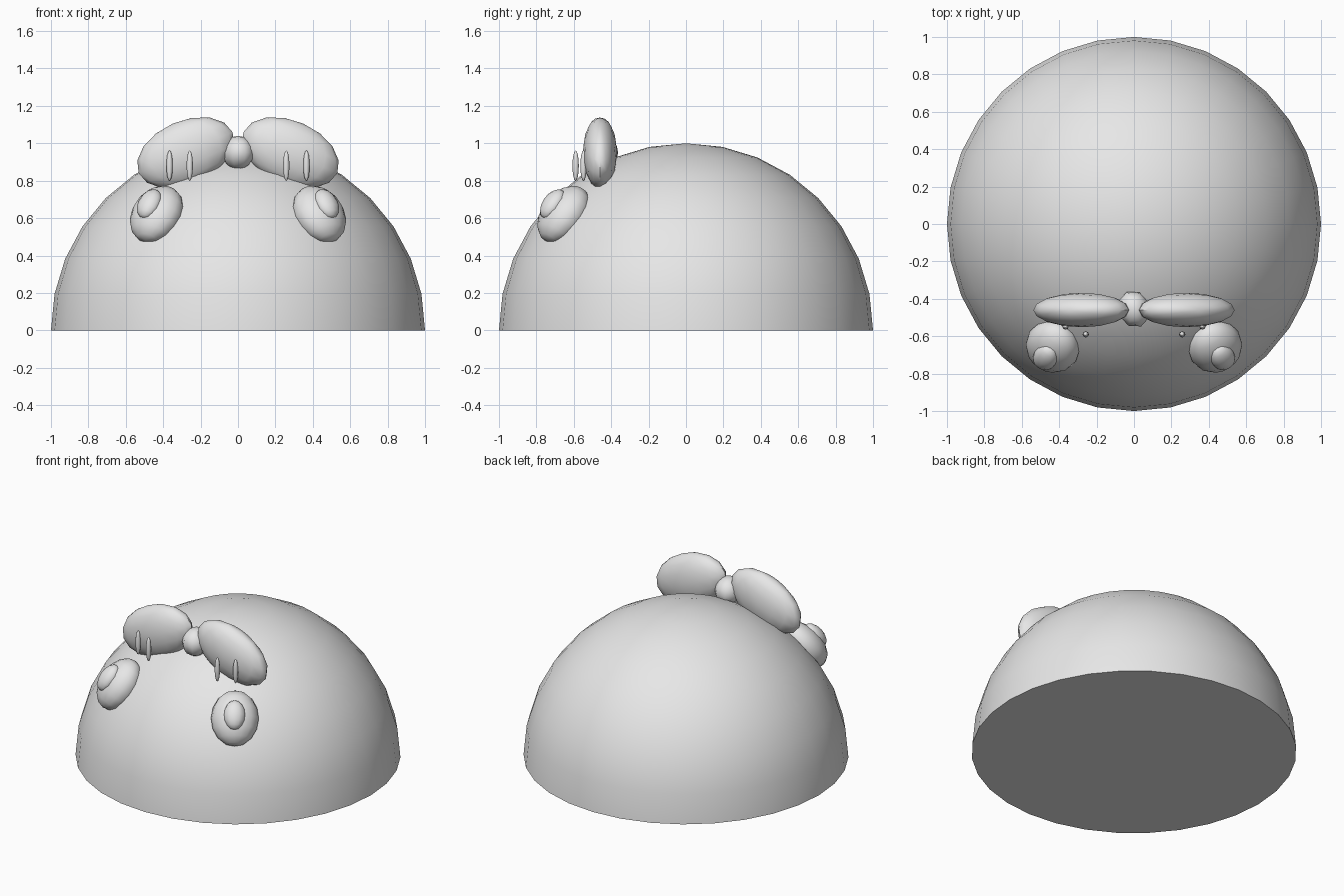
import bpy
import bmesh
import math
from mathutils import Matrix, Vector

cube = bpy.data.objects.get("Cube")
if cube:
    bpy.data.objects.remove(cube, do_unlink=True)

GREY = (0.8, 0.8, 0.8, 1.0)
grey = bpy.data.materials.new("plain grey")
grey.use_nodes = True
grey.diffuse_color = GREY
grey.node_tree.nodes["Principled BSDF"].inputs["Base Color"].default_value = GREY


def finish(name, bm):
    """Turn a bmesh into a smooth-shaded grey object."""
    mesh = bpy.data.meshes.new(name)
    bm.to_mesh(mesh)
    bm.free()
    mesh.materials.append(grey)
    obj = bpy.data.objects.new(name, mesh)
    bpy.context.collection.objects.link(obj)
    bpy.ops.object.select_all(action="DESELECT")
    obj.select_set(True)
    bpy.context.view_layer.objects.active = obj
    bpy.ops.object.shade_smooth_by_angle(angle=math.radians(50))
    return obj


def ellipsoid(name, centre, radii, rotation=Matrix(), segments=16, rings=8):
    """Stretched sphere, turned and moved into place."""
    bm = bmesh.new()
    bmesh.ops.create_uvsphere(bm, u_segments=segments, v_segments=rings, radius=1)
    place = Matrix.Translation(centre) @ rotation @ Matrix.Diagonal((*radii, 1))
    bmesh.ops.transform(bm, matrix=place, verts=bm.verts)
    return finish(name, bm)


# Dome body: upper half of a sphere with a flat base
bm = bmesh.new()
bmesh.ops.create_uvsphere(bm, u_segments=32, v_segments=16, radius=1)
cut = bmesh.ops.bisect_plane(
    bm, geom=bm.verts[:] + bm.edges[:] + bm.faces[:], dist=0.001,
    plane_co=(0, 0, 0), plane_no=(0, 0, -1), clear_outer=True)
bmesh.ops.contextual_create(bm, geom=[e for e in bm.edges if e.is_boundary])
bmesh.ops.recalc_face_normals(bm, faces=bm.faces)
finish("dome_body", bm)

# Bow knot
ellipsoid("bow_knot", (0, -0.455, 0.95), (0.087, 0.1, 0.09),
          Matrix.Rotation(math.pi / 8, 4, "Z"), 8, 8)

for side, label in ((1, "left"), (-1, "right")):
    # Bow loop, drooping outwards
    ellipsoid(label + "_bow_loop", (side * 0.28, -0.46, 0.95), (0.274, 0.092, 0.17),
              Matrix.Rotation(side * math.radians(23.5), 4, "Y"))

    # Eye and pupil, facing straight out of the dome
    out = Vector((side * 0.435, -0.655, 0.62)).normalized()
    across = Vector((0, 0, 1)).cross(out).normalized()
    up = out.cross(across)
    facing = Matrix((across, out, up)).transposed().to_4x4()
    if facing.determinant() < 0:
        facing = Matrix((-across, out, up)).transposed().to_4x4()
    ellipsoid(label + "_eye", out, (0.147, 0.11, 0.176), facing)
    ellipsoid(label + "_pupil", out * 1.09, (0.067, 0.05, 0.093), facing, 12, 8)

    # Two thin upright lashes above each eye
    for place, x, y in (("inner", 0.258, -0.59), ("outer", 0.366, -0.548)):
        ellipsoid(label + "_" + place + "_lash", (side * x, y, 0.88),
                  (0.017, 0.017, 0.082), Matrix(), 8, 8)
